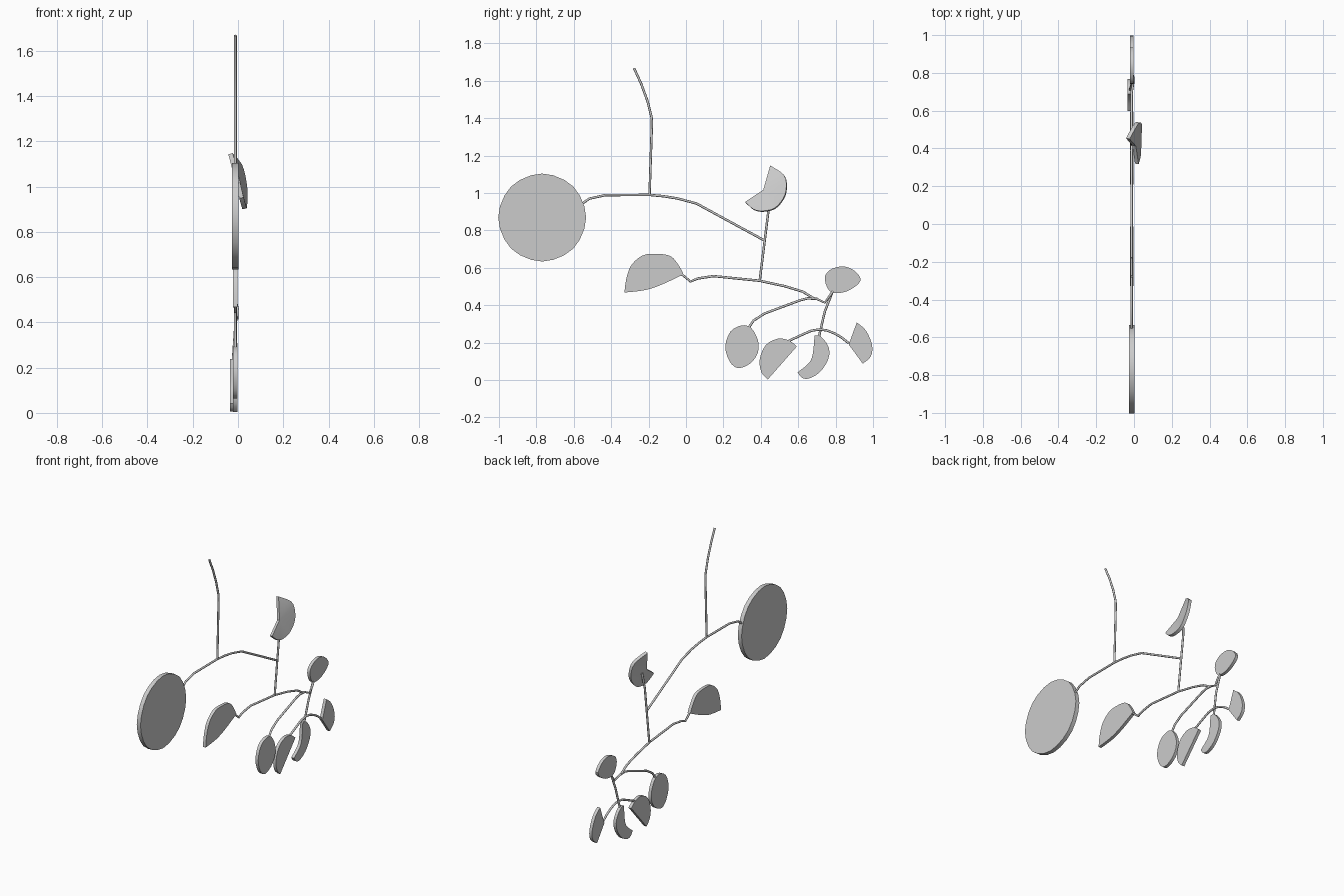
import bpy, bmesh, math
from mathutils import Vector

if "Cube" in bpy.data.objects:
    bpy.data.objects.remove(bpy.data.objects["Cube"])

X0 = -0.012  # plane of the mobile


def smooth_outline(pts, corners, steps=3):
    """Closed Catmull-Rom outline that keeps the listed points sharp."""
    n, out = len(pts), []
    P = [Vector(p) for p in pts]
    for i in range(n):
        b, c = P[i], P[(i + 1) % n]
        a = b if i in corners else P[i - 1]
        d = c if (i + 1) % n in corners else P[(i + 2) % n]
        straight = i in corners and (i + 1) % n in corners
        for k in range(1 if straight else steps):
            t = k / steps
            out.append(0.5 * (2 * b + (c - a) * t + (2 * a - 5 * b + 4 * c - d) * t * t
                              + (3 * b - a - 3 * c + d) * t ** 3))
    return out


def plate(name, pts, corners=(), x=X0, thick=0.02):
    """Flat plate from (y, z) points, or a leaning one from (x, y, z) points."""
    if len(pts[0]) == 2:
        pts = [(x, y, z) for y, z in pts]
    bm = bmesh.new()
    outline = smooth_outline(pts, corners)
    normal = Vector((0, 0, 0))
    for a, b in zip(outline, outline[1:] + outline[:1]):
        normal += a.cross(b)
    off = normal.normalized() * thick / 2
    lo = [bm.verts.new(p - off) for p in outline]
    hi = [bm.verts.new(p + off) for p in outline]
    bm.faces.new(lo[::-1])
    bm.faces.new(hi)
    n = len(lo)
    for i in range(n):
        j = (i + 1) % n
        bm.faces.new((lo[i], lo[j], hi[j], hi[i]))
    bmesh.ops.recalc_face_normals(bm, faces=bm.faces)
    bmesh.ops.triangulate(bm, faces=[f for f in bm.faces if len(f.verts) > 4])
    me = bpy.data.meshes.new(name)
    bm.to_mesh(me)
    bm.free()
    ob = bpy.data.objects.new(name, me)
    bpy.context.collection.objects.link(ob)
    bpy.context.view_layer.objects.active = ob
    ob.select_set(True)
    bpy.ops.object.shade_smooth_by_angle(angle=math.radians(30))
    ob.select_set(False)


def wire(name, pts, r=0.0065):
    cu = bpy.data.curves.new(name, 'CURVE')
    cu.dimensions = '3D'
    cu.bevel_depth = r
    cu.bevel_resolution = 2
    cu.use_fill_caps = True
    sp = cu.splines.new('POLY')
    sp.points.add(len(pts) - 1)
    for p, co in zip(sp.points, pts):
        co = co if len(co) == 3 else (X0, *co)
        p.co = (*co, 1)
    ob = bpy.data.objects.new(name, cu)
    bpy.context.collection.objects.link(ob)


# Wires
wire("hanging_wire", [(-.278, 1.668), (-.24, 1.585), (-.207, 1.495), (-.185, 1.41),
                      (-.182, 1.38), (-.195, .99)])
wire("top_arm", [(-.56, .94), (-.517, .97), (-.431, .989), (-.195, .99), (-.12, .983),
                 (-.045, .971), (.056, .944), (.42, .746)])
wire("fin_stem", [(0, .452, 1.0), (X0, .44, .90), (X0, .394, .53)])
wire("middle_arm", [(-.025, .568), (.024, .527), (.062, .543), (.147, .556), (.394, .531),
                    (.528, .502), (.624, .473), (.683, .437)])
wire("lower_arm", [(.335, .28), (.361, .318), (.42, .356), (.613, .428), (.65, .437),
                   (.70, .434), (-.005, .742, .414), (-.003, .775, .46), (X0, .80, .50)])
wire("cluster_stem", [(-.008, .79, .49), (-.012, .742, .366), (-.022, .708, .22)])
wire("bottom_arm", [(.535, .203), (.635, .249), (.67, .264), (.715, .271), (.755, .265),
                    (.795, .249), (.83, .229), (.87, .197)])

# Large round disc
disc = [(-.769 + .235 * math.cos(a * math.pi / 4), .869 + .235 * math.sin(a * math.pi / 4))
        for a in range(8)]
plate("large_disc", disc, thick=.027)

# Leaning fin on the upright stem
plate("tilted_fin", [(-.033, .452, 1.145), (.008, .525, 1.095), (.026, .538, 1.03), (.033, .522, .97),
                     (.031, .475, .917), (.029, .41, .902), (.026, .361, .912), (.015, .318, .95),
                     (0, .415, 1.015)], {0, 7, 8})

# Half leaf
plate("half_leaf", [(-.329, .468), (-.319, .543), (-.292, .615), (-.233, .666), (-.165, .675),
                    (-.085, .664), (-.04, .615), (-.013, .565), (-.14, .506), (-.225, .48)],
      {0, 7})

# Small plates of the lower cluster
plate("small_oval", [(.742, .54), (.765, .586), (.83, .608), (.89, .592), (.934, .542),
                     (.905, .50), (.838, .468), (.77, .474)])
plate("egg_plate", [(.21, .18), (.238, .26), (.297, .292), (.347, .28), (.384, .215),
                    (.384, .147), (.345, .09), (.28, .064), (.233, .10)])
plate("fan_plate", [(.593, .18), (.549, .213), (.49, .221), (.426, .187), (.394, .11),
                    (.403, .042), (.437, .003)], {0, 6})
plate("bean_plate", [(.687, .237), (.722, .232), (.763, .175), (.76, .11), (.715, .042),
                     (.656, .008), (.618, .014), (.597, .042), (.656, .09), (.678, .14)],
      {0, 7}, x=-.025)
plate("wedge_plate", [(.913, .308), (.962, .265), (.995, .187), (.988, .126), (.945, .088),
                      (.87, .19)], {0, 4, 5})
